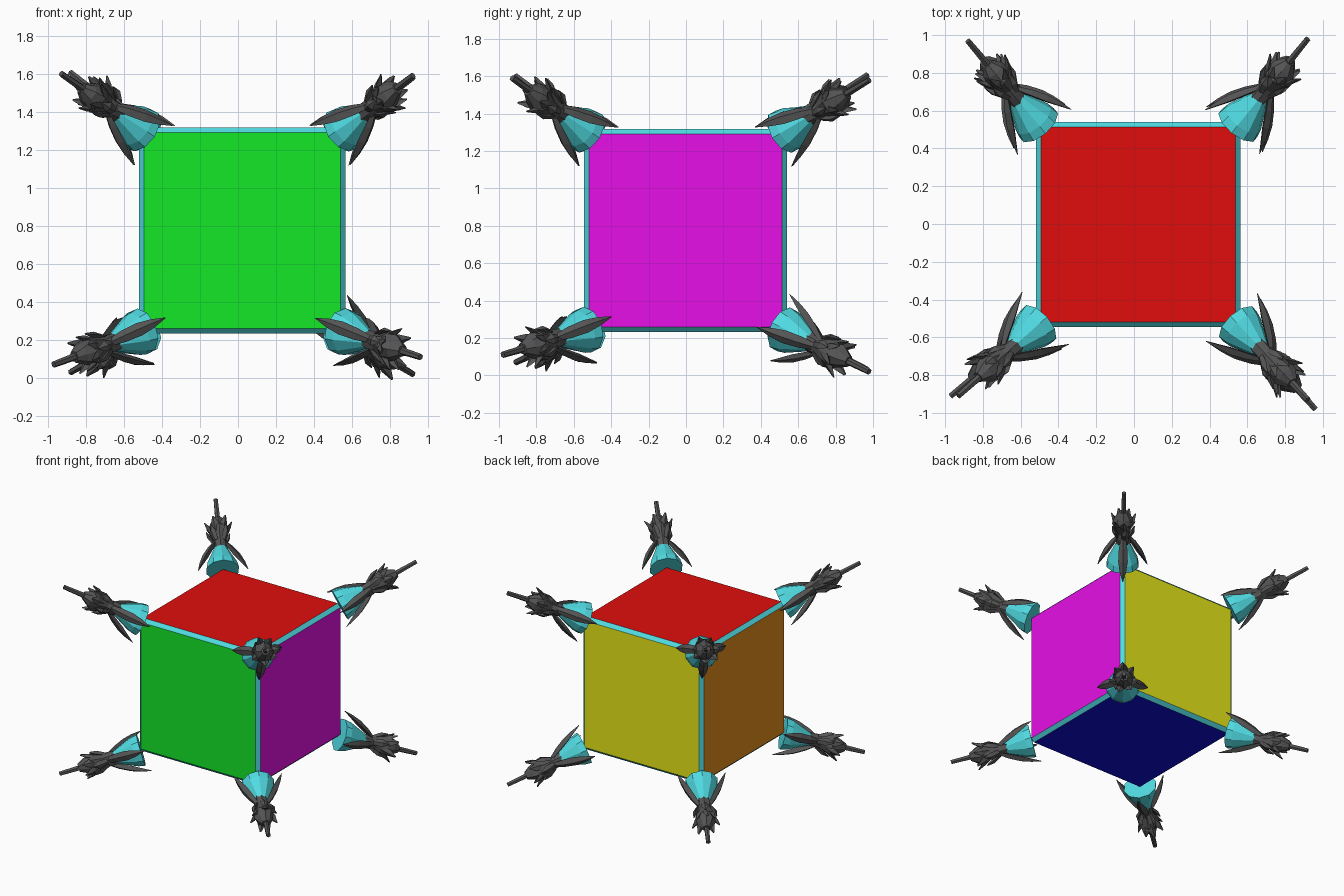
import bpy, bmesh, math, random
from mathutils import Matrix, Vector

if "Cube" in bpy.data.objects:
    bpy.data.objects.remove(bpy.data.objects["Cube"])

random.seed(4)


def mat(name, r, g, b):
    m = bpy.data.materials.new(name)
    m.diffuse_color = (r, g, b, 1)
    m.use_nodes = True
    m.node_tree.nodes["Principled BSDF"].inputs["Base Color"].default_value = m.diffuse_color
    return m


CYAN = mat("cyan", 0.08, 0.70, 0.75)
GREY = mat("dark_grey", 0.09, 0.09, 0.09)
FACES = [  # outward direction and colour of each cube side
    ((0, -1, 0), mat("green", 0.007, 0.8, 0.02)),
    ((1, 0, 0), mat("magenta", 0.8, 0.005, 0.8)),
    ((0, 0, 1), mat("red", 0.75, 0.004, 0.004)),
    ((0, 0, -1), mat("blue", 0.004, 0.004, 0.7)),
    ((0, 1, 0), mat("yellow", 0.8, 0.8, 0.01)),
    ((-1, 0, 0), mat("orange", 0.8, 0.28, 0.01)),
]


def make(name, bm, mats, matrix=None):
    bmesh.ops.recalc_face_normals(bm, faces=bm.faces)
    me = bpy.data.meshes.new(name)
    bm.to_mesh(me)
    bm.free()
    for m in mats:
        me.materials.append(m)
    ob = bpy.data.objects.new(name, me)
    bpy.context.collection.objects.link(ob)
    if matrix:
        ob.matrix_world = matrix
    return ob


def loft(bm, rings):
    """Skin a list of equal-sized point rings and cap both ends."""
    loops = [[bm.verts.new(p) for p in ring] for ring in rings]
    n = len(loops[0])
    for a, b in zip(loops, loops[1:]):
        for i in range(n):
            j = (i + 1) % n
            bm.faces.new((a[i], a[j], b[j], b[i]))
    bm.faces.new(loops[0])
    bm.faces.new(loops[-1])


def circle(z, r, sides, jitter=0):
    pts = []
    for i in range(sides):
        a = math.tau * i / sides
        k = r * (1 + random.uniform(-jitter, jitter))
        pts.append(Vector((k * math.cos(a), k * math.sin(a), z)))
    return pts


def blade(bm, path, sizes, angle):
    """Leaf with a diamond section; path holds (along axis, away from axis)."""
    rot = Matrix.Rotation(angle, 3, 'Z')
    rings = []
    for k, ((z, r), (w, t)) in enumerate(zip(path, sizes)):
        p, q = path[max(k - 1, 0)], path[min(k + 1, len(path) - 1)]
        d = Vector((q[1] - p[1], 0, q[0] - p[0])).normalized()
        out = Vector((-d.z, 0, d.x)) * t
        side = Vector((0, w, 0))
        c = Vector((r, 0, z))
        rings.append([rot @ (c + s) for s in (side, out, -side, -out)])
    loft(bm, rings)


# cube with bevelled cyan edges and one colour per side
centre = Vector((0.0225, -0.003, 0.775))
half = 0.5425
bm = bmesh.new()
bmesh.ops.create_cube(bm, size=half * 2)
bmesh.ops.bevel(bm, geom=bm.edges[:], offset=0.027, segments=1, affect='EDGES')
bm.normal_update()
for f in bm.faces:
    for i, (d, _) in enumerate(FACES):
        if f.normal.dot(Vector(d)) > 0.99:
            f.material_index = i + 1
make("cube", bm, [CYAN] + [m for _, m in FACES], Matrix.Translation(centre))

# corner signs, rod tip, claw angles (0 = towards the cube's vertical edge)
UPPER, LOWER = (0, 103, -103), (70, -70, 180)
CORNERS = [
    ("front_left_top", (-1, -1, 1), (-0.93, -0.91, 1.60), UPPER),
    ("front_right_top", (1, -1, 1), (0.92, -0.93, 1.59), UPPER),
    ("back_left_top", (-1, 1, 1), (-0.88, 0.97, 1.605), UPPER),
    ("back_right_top", (1, 1, 1), (0.92, 0.98, 1.58), UPPER),
    ("front_left_bottom", (-1, -1, -1), (-0.97, -0.91, 0.07), LOWER),
    ("front_right_bottom", (1, -1, -1), (0.96, -0.98, 0.11), LOWER),
    ("back_left_bottom", (-1, 1, -1), (-0.88, 0.97, 0.03), LOWER),
    ("back_right_bottom", (1, 1, -1), (0.92, 0.98, 0.02), (0, 90, -90)),
]

CLAW_PATH = [(0.25, 0.035), (0.18, 0.08), (0.10, 0.125), (0.03, 0.16), (-0.04, 0.19)]
CLAW_SIZE = [(0.018, 0.012), (0.032, 0.020), (0.036, 0.022), (0.024, 0.014), (0.002, 0.002)]

for name, sign, tip, claws in CORNERS:
    base = centre + Vector(sign) * (half - 0.01)
    axis = Vector(tip) - base
    length = axis.length
    axis.normalize()
    up = Vector((0, 0, -sign[2]))
    x = (up - axis * up.dot(axis)).normalized()
    y = axis.cross(x)
    frame = Matrix((x, y, axis)).transposed().to_4x4()
    frame.translation = base

    # cyan cone capping the cube corner
    bm = bmesh.new()
    loft(bm, [circle(-0.01, 0.125, 10), circle(0.04, 0.115, 10), circle(0.21, 0.04, 10)])
    make(name + "_socket", bm, [CYAN], frame)

    # three claws gripping the cone
    bm = bmesh.new()
    for a in claws:
        blade(bm, CLAW_PATH, CLAW_SIZE, math.radians(a))
    make(name + "_claws", bm, [GREY], frame)

    # rough flared body with two rows of jagged scales
    bm = bmesh.new()
    loft(bm, [circle(z, r, 8, 0.12) for z, r in
              ((0.17, 0.05), (0.24, 0.052), (0.28, 0.05), (0.36, 0.078),
               (0.42, 0.06), (0.47, 0.03))])
    for row, count, reach in ((0.25, 5, 0.088), (0.32, 7, 0.105)):
        for i in range(count):
            r = reach * random.uniform(0.88, 1.08)
            blade(bm, [(row, 0.045), (row + 0.06, 0.075), (row + 0.11, r)],
                  [(0.02, 0.012), (0.03, 0.016), (0.006, 0.004)],
                  math.tau * (i + random.uniform(-0.2, 0.2)) / count)
    make(name + "_body", bm, [GREY], frame)

    # thin rod pointing outwards
    bm = bmesh.new()
    loft(bm, [circle(0.38, 0.022, 6), circle(length, 0.017, 6)])
    make(name + "_rod", bm, [GREY], frame)
